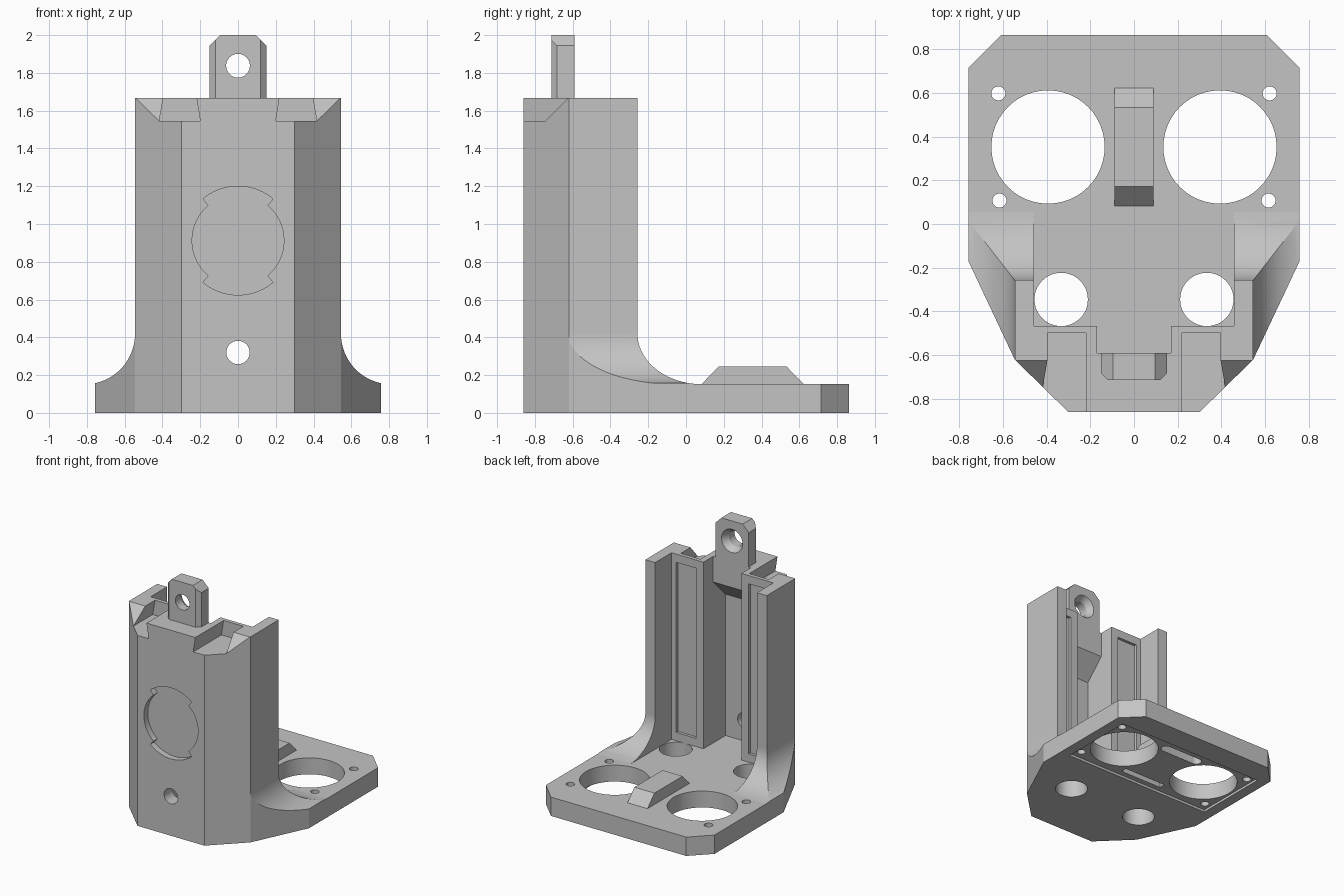
import bpy, bmesh, math

if "Cube" in bpy.data.objects:
    bpy.data.objects.remove(bpy.data.objects["Cube"])

grey = bpy.data.materials.new("plain_grey")
grey.diffuse_color = (0.55, 0.55, 0.55, 1)
grey.use_nodes = True
grey.node_tree.nodes["Principled BSDF"].inputs["Base Color"].default_value = grey.diffuse_color


def prism(name, pts, axis, lo, hi):
    """Extrude a 2D outline along an axis from lo to hi."""
    place = {'x': lambda u, v, w: (w, u, v),
             'y': lambda u, v, w: (u, w, v),
             'z': lambda u, v, w: (u, v, w)}[axis]
    bm = bmesh.new()
    a = [bm.verts.new(place(u, v, lo)) for u, v in pts]
    b = [bm.verts.new(place(u, v, hi)) for u, v in pts]
    bm.faces.new(a)
    bm.faces.new(b[::-1])
    n = len(pts)
    for i in range(n):
        j = (i + 1) % n
        bm.faces.new((a[i], b[i], b[j], a[j]))
    bmesh.ops.recalc_face_normals(bm, faces=bm.faces[:])
    me = bpy.data.meshes.new(name)
    bm.to_mesh(me)
    bm.free()
    me.materials.append(grey)
    ob = bpy.data.objects.new(name, me)
    bpy.context.collection.objects.link(ob)
    return ob


def boolean(target, tool, op='DIFFERENCE'):
    """Apply a boolean and discard the tool."""
    mod = target.modifiers.new("bool", 'BOOLEAN')
    mod.operation, mod.object, mod.solver = op, tool, 'EXACT'
    dg = bpy.context.evaluated_depsgraph_get()
    dg.update()
    me = bpy.data.meshes.new_from_object(target.evaluated_get(dg))
    target.modifiers.remove(mod)
    target.data = me
    bpy.data.objects.remove(tool)


def circle(cx, cy, r, n=48):
    return [(cx + r * math.cos(2 * math.pi * i / n),
             cy + r * math.sin(2 * math.pi * i / n)) for i in range(n)]


def rect(x0, x1, y0, y1):
    return [(x0, y0), (x1, y0), (x1, y1), (x0, y1)]


def mirrored(half):
    """Close a right-hand half outline with its mirror image."""
    return half + [(-x, y) for x, y in reversed(half)]


# Base plate with motor, screw and rod holes
plate = prism("base_plate", mirrored(
    [(0.30, -0.86), (0.545, -0.62), (0.757, -0.17), (0.757, 0.715), (0.607, 0.864)]),
    'z', 0, 0.153)
boolean(plate, prism("c", rect(-0.67, 0.67, 0.035, 0.665), 'z', -0.1, 0.02))
for s in (1, -1):
    for x, y, r in ((0.393, 0.352, 0.259), (0.62, 0.597, 0.032),
                    (0.615, 0.107, 0.032), (0.333, -0.345, 0.122)):
        boolean(plate, prism("c", circle(s * x, y, r), 'z', -0.1, 0.3))

# Underside slots
slot = [(s * 0.15 + 0.04 * math.cos(a), 0.56 + 0.04 * math.sin(a))
        for s, start in ((1, -90), (-1, 90))
        for a in (math.radians(start + 15 * i) for i in range(13))]
boolean(plate, prism("c", slot, 'z', -0.1, 0.11))
boolean(plate, prism("c", rect(-0.19, 0.19, 0.08, 0.13), 'z', -0.1, 0.11))

# Raised cable cover on the plate
prism("cable_cover", [(0.08, 0.15), (0.172, 0.245), (0.533, 0.245), (0.625, 0.15)],
      'x', -0.09, 0.09)

# Upright tower
tower = prism("tower", mirrored(
    [(0.30, -0.86), (0.545, -0.62), (0.545, -0.257), (0.457, -0.257), (0.457, -0.467)]),
    'z', 0.153, 1.667)
# Rear channel with a sloped bridge at the top
boolean(tower, prism("c", [(-0.3, 0.1), (-0.75, 0.1), (-0.75, 1.30), (-0.59, 1.46),
                           (-0.59, 1.8), (-0.3, 1.8)], 'x', -0.17, 0.17))
for s in (1, -1):
    # Dovetail notch at the top
    boolean(tower, prism("c", [(s * 0.20, 1.545), (s * 0.417, 1.545),
                               (s * 0.373, 1.80), (s * 0.24, 1.80)], 'y', -1, -0.498))
    # Sloped corner beside the notch
    boolean(tower, prism("c", [(-0.745, 1.545), (-1, 1.545), (-1, 1.77), (-0.52, 1.77)],
                         'x', *sorted((s * 0.31, s * 0.7))))
    # Shallow strip recess on the inner face
    boolean(tower, prism("c", rect(s * 0.235, s * 0.415, 0.22, 1.60), 'y', -0.49, -0.3))

# Front round recess with two radii
disc = []
for i in range(72):
    deg = i * 5 + 2.5
    r = 0.288 if 50 < deg % 180 < 130 else 0.243
    for edge in (50, 130):      # radial steps between the two radii
        if abs(deg % 180 - edge - 2.5) < 0.1:
            t = math.radians(deg - 2.5)
            for q in ((0.243, 0.288) if edge == 50 else (0.288, 0.243)):
                disc.append((q * math.cos(t), 0.912 + q * math.sin(t)))
    t = math.radians(deg)
    disc.append((r * math.cos(t), 0.912 + r * math.sin(t)))
boolean(tower, prism("c", disc, 'y', -1, -0.81))
boolean(tower, prism("c", circle(0, 0.32, 0.062, 32), 'y', -1, -0.6))

# Hanging tab with chamfers and a countersunk hole
tab = prism("top_tab", mirrored([(0.12, -0.713), (0.15, -0.683), (0.15, -0.59)]),
            'z', 1.6, 2.0)
boolean(tab, prism("c", mirrored([(0.3, 1.5), (0.3, 1.795), (0.095, 2.0)]),
                   'y', -1, 0), 'INTERSECT')
boolean(tab, prism("c", circle(0, 1.838, 0.063, 32), 'y', -1, 0))
sink = prism("c", circle(0, 1.838, 0.063, 32), 'y', -0.64, -0.58)
for v in sink.data.vertices:
    if v.co.y > -0.6:
        v.co.x *= 1.6
        v.co.z = 1.838 + (v.co.z - 1.838) * 1.6
boolean(tab, sink)


def flare(start, a, base):
    """Concave quarter-ellipse profile running out from a wall."""
    arc = [(start + a * (1 - math.cos(t)), 0.42 - 0.268 * math.sin(t))
           for t in (math.pi / 2 * i / 20 for i in range(21))]
    return [(base, 0.1), (base, 0.42)] + arc + [(start + a, 0.1)]


# Flared feet, mitred at the wall corners and trimmed to the plate edge
for s, side in ((1, "right"), (-1, "left")):
    foot = prism(side + "_flared_foot",
                 [(s * x, y) for x, y in ((0.457, 0.1), (0.757, 0.1), (0.757, -0.17),
                                          (0.545, -0.62), (0.457, -0.46))],
                 'z', 0.153, 0.6)
    boolean(foot, prism("c", flare(-0.257, 0.34, -0.9), 'x', -1, 1), 'INTERSECT')
    boolean(foot, prism("c", [(s * x, z) for x, z in flare(0.545, 0.265, 0.3)],
                        'y', -1, 1), 'INTERSECT')

# Smooth curved walls, keep hard edges
for ob in bpy.context.collection.objects:
    ob.select_set(True)
    bpy.context.view_layer.objects.active = ob
bpy.ops.object.shade_smooth_by_angle(angle=math.radians(20))
